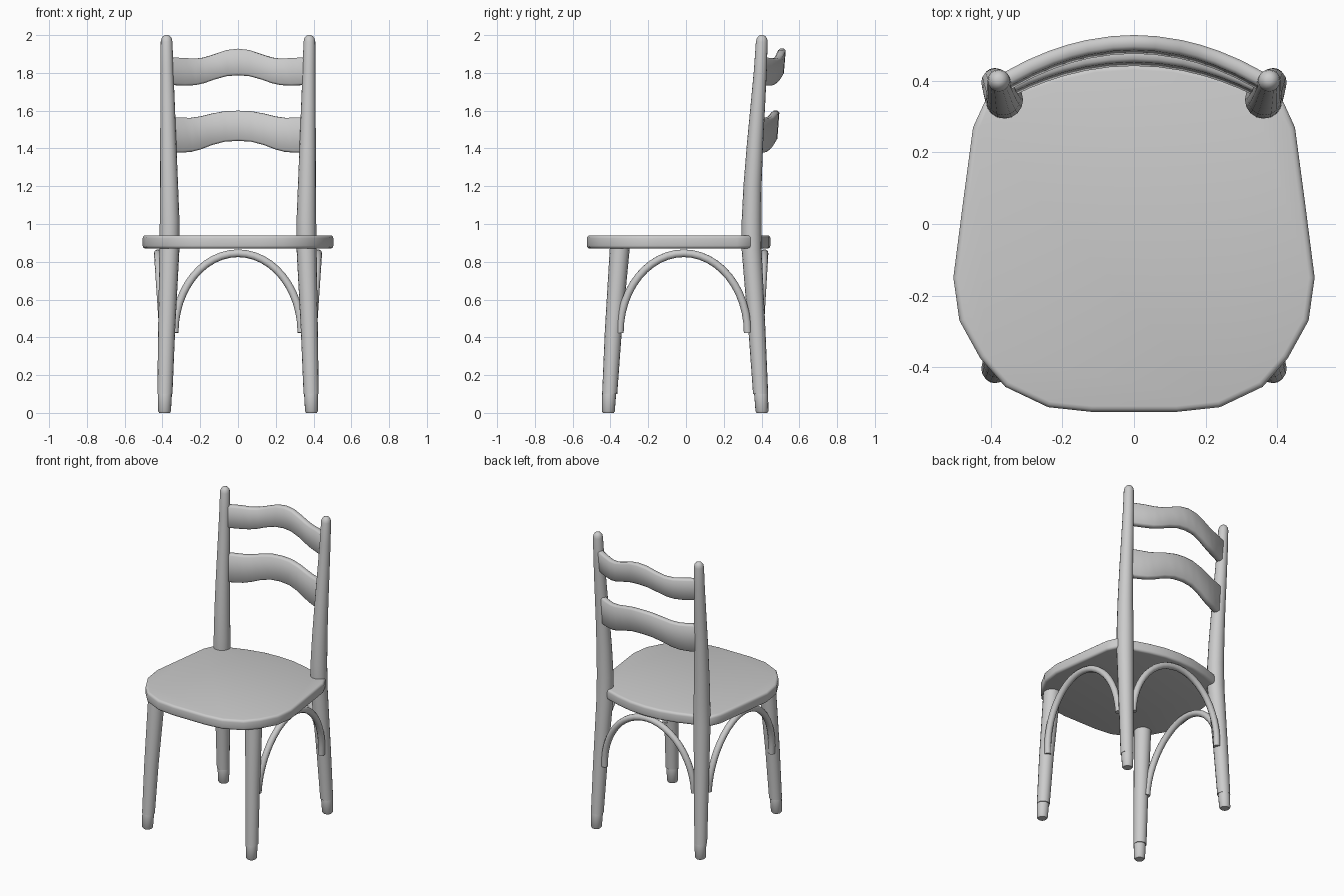
import bpy, bmesh, math
from mathutils import Vector

if "Cube" in bpy.data.objects:
    bpy.data.objects.remove(bpy.data.objects["Cube"])


def finish(name, bm, angle=40):
    bmesh.ops.recalc_face_normals(bm, faces=bm.faces)
    me = bpy.data.meshes.new(name)
    bm.to_mesh(me)
    bm.free()
    ob = bpy.data.objects.new(name, me)
    bpy.context.collection.objects.link(ob)
    bpy.ops.object.select_all(action='DESELECT')
    ob.select_set(True)
    bpy.context.view_layer.objects.active = ob
    bpy.ops.object.shade_smooth_by_angle(angle=math.radians(angle))
    return ob


def loft(name, rings, angle=40):
    """Skin a list of closed rings and cap both ends."""
    bm = bmesh.new()
    vs = [[bm.verts.new(p) for p in ring] for ring in rings]
    n = len(vs[0])
    for a, b in zip(vs, vs[1:]):
        for i in range(n):
            bm.faces.new((a[i], a[(i + 1) % n], b[(i + 1) % n], b[i]))
    bm.faces.new(vs[0])
    bm.faces.new(vs[-1])
    return finish(name, bm, angle)


def circle(c, r, u, v, n):
    return [Vector(c) + r * (math.cos(k * math.tau / n) * u + math.sin(k * math.tau / n) * v)
            for k in range(n)]


def post(name, sections, side):
    """Round post from (x, y, z, radius) sections."""
    X, Y = Vector((1, 0, 0)), Vector((0, 1, 0))
    return loft(name, [circle((side * x, y, z), r, X, Y, 16) for x, y, z, r in sections])


def arch(name, to_world, steps=24):
    """Bent round rod along a half ellipse; to_world maps (across, height 0-1) to a point."""
    pts = [to_world(-math.cos(math.pi * i / steps), math.sin(math.pi * i / steps))
           for i in range(steps + 1)]
    plane_n = (pts[-1] - pts[0]).cross(pts[steps // 2] - pts[0]).normalized()
    rings = []
    for i, p in enumerate(pts):
        t = (pts[min(i + 1, steps)] - pts[max(i - 1, 0)]).normalized()
        rings.append(circle(p, 0.021, plane_n, t.cross(plane_n), 10))
    return loft(name, rings, 50)


def slat(name, y_mid, drop, lean, profile):
    """Curved back rail; profile rows are (x, bottom z, top z) for the right half."""
    rows = [(-x, a, b) for x, a, b in reversed(profile[1:])] + profile
    th, c = 0.021, 0.010
    rings = []
    for x, z0, z1 in rows:
        y = y_mid - drop * (x / 0.36) ** 2
        d = Vector((2 * drop * x / 0.36 ** 2, 1, 0)).normalized()
        section = [(-th, z0 + c), (-th + c, z0), (th - c, z0), (th, z0 + c),
                   (th, z1 - c), (th - c, z1), (-th + c, z1), (-th, z1 - c)]
        ring = []
        for o, z in section:
            ly = lean * ((z - z0) / (z1 - z0) - 0.5)
            ring.append(Vector((x, y + ly, z)) + d * o)
        rings.append(ring)
    return loft(name, rings, 50)


# Seat: outline extruded with rounded rims
half = [(0.12, -0.525), (0.24, -0.512), (0.36, -0.455), (0.43, -0.375), (0.488, -0.27),
        (0.505, -0.15), (0.478, 0.06), (0.45, 0.27), (0.418, 0.34), (0.34, 0.375),
        (0.22, 0.415), (0.11, 0.44)]
outline = half + [(0, 0.447)] + [(-x, y) for x, y in reversed(half)]
bm = bmesh.new()
base = bm.faces.new([bm.verts.new((x, y, 0.87)) for x, y in outline])
ext = bmesh.ops.extrude_face_region(bm, geom=[base])
top = [g for g in ext['geom'] if isinstance(g, bmesh.types.BMVert)]
bmesh.ops.translate(bm, verts=top, vec=(0, 0, 0.07))
rims = [e for e in bm.edges if abs(e.verts[0].co.z - e.verts[1].co.z) < 1e-5]
bmesh.ops.bevel(bm, geom=rims, offset=0.016, segments=3, profile=0.5, affect='EDGES')
finish("seat", bm)

# Legs, back posts and foot caps
front = [(0.387, -0.404, 0.10, 0.040), (0.378, -0.385, 0.43, 0.045), (0.363, -0.350, 0.88, 0.053)]
back = [(0.387, 0.395, 0.10, 0.040), (0.378, 0.376, 0.43, 0.045), (0.363, 0.347, 0.87, 0.053),
        (0.362, 0.347, 1.02, 0.052), (0.365, 0.352, 1.20, 0.048), (0.369, 0.365, 1.42, 0.043),
        (0.373, 0.382, 1.65, 0.038), (0.376, 0.394, 1.82, 0.034), (0.378, 0.401, 1.965, 0.031),
        (0.378, 0.402, 1.983, 0.027), (0.378, 0.402, 1.995, 0.018), (0.378, 0.402, 2.0, 0.008)]
for side, word in ((-1, "left"), (1, "right")):
    post(f"front_leg_{word}", front, side)
    post(f"back_post_{word}", back, side)
    for y, end in ((-1, "front"), (1, "back")):
        ys = 0.407 if y < 0 else 0.398
        post(f"foot_cap_{end}_{word}",
             [(0.389, y * (ys + 0.004), 0, 0.028), (0.389, y * (ys + 0.004), 0.008, 0.034),
              (0.387, y * ys, 0.097, 0.037), (0.387, y * ys, 0.104, 0.036)], side)
    # Side arch, leaning outward toward the seat
    arch(f"side_arch_{word}",
         lambda a, h: Vector((side * (0.396 + 0.028 * h), -0.012 + 0.338 * a, 0.425 + 0.42 * h)))

# Back arch
arch("back_arch", lambda a, h: Vector((0.335 * a, 0.390 + 0.025 * h, 0.425 + 0.42 * h)))

# Back slats
slat("lower_slat", 0.468, 0.092, 0.012,
     [(0, 1.44, 1.60), (0.07, 1.436, 1.597), (0.14, 1.418, 1.584), (0.20, 1.395, 1.569),
      (0.25, 1.382, 1.562), (0.30, 1.378, 1.563), (0.36, 1.378, 1.566)])
slat("upper_slat", 0.502, 0.105, 0.012,
     [(0, 1.787, 1.928), (0.06, 1.783, 1.921), (0.13, 1.764, 1.897), (0.18, 1.746, 1.881),
      (0.23, 1.735, 1.875), (0.29, 1.733, 1.879), (0.36, 1.736, 1.882)])
